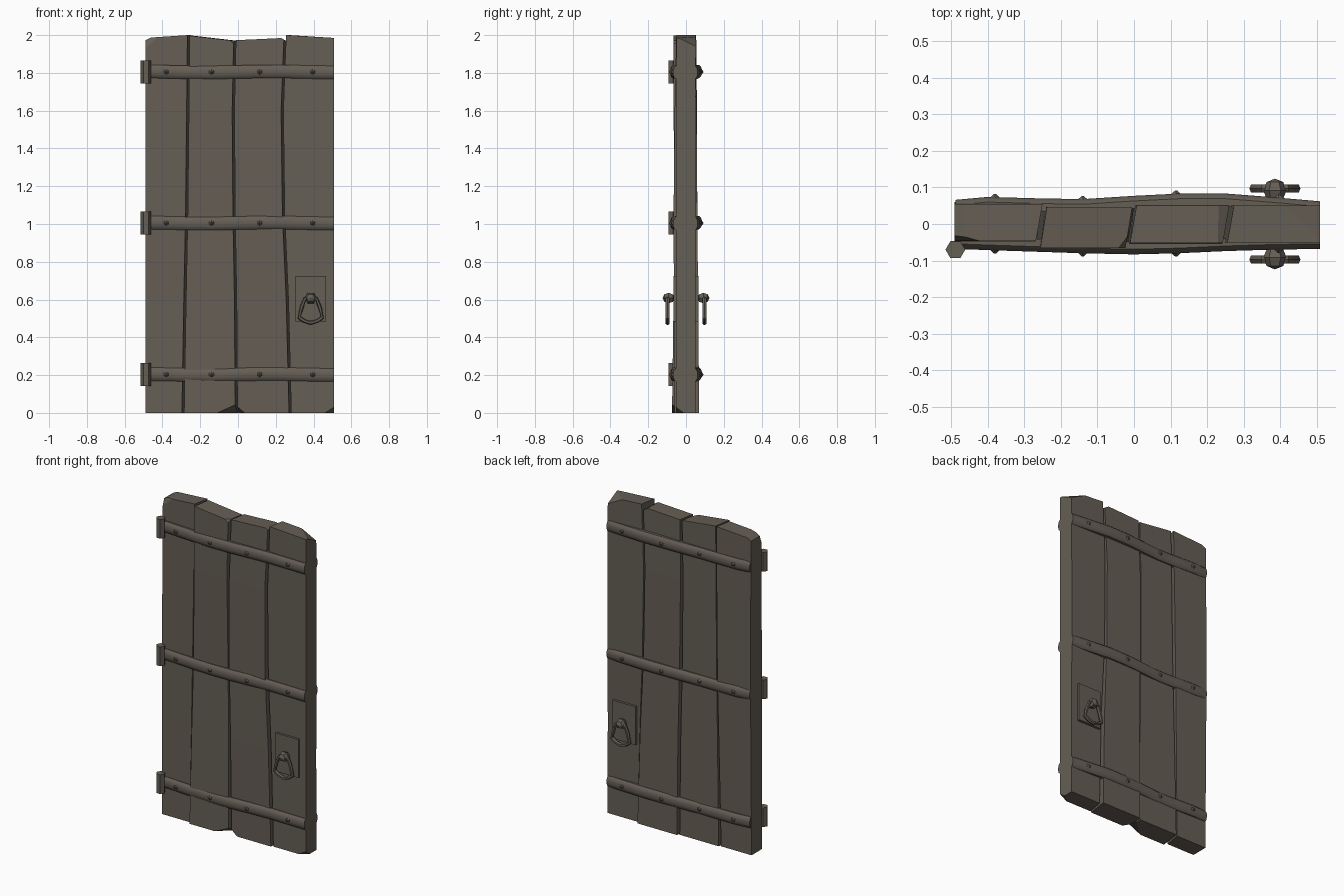
import bpy, bmesh, math
from mathutils import Vector, Matrix

if "Cube" in bpy.data.objects:
    bpy.data.objects.remove(bpy.data.objects["Cube"])

mat = bpy.data.materials.new("weathered grey brown")
mat.diffuse_color = (0.13, 0.112, 0.09, 1)
mat.use_nodes = True
mat.node_tree.nodes["Principled BSDF"].inputs["Base Color"].default_value = mat.diffuse_color


def finish(name, bm, smooth=None):
    bmesh.ops.recalc_face_normals(bm, faces=bm.faces[:])
    me = bpy.data.meshes.new(name)
    bm.to_mesh(me)
    bm.free()
    me.materials.append(mat)
    ob = bpy.data.objects.new(name, me)
    bpy.context.collection.objects.link(ob)
    if smooth:
        bpy.ops.object.select_all(action='DESELECT')
        ob.select_set(True)
        bpy.context.view_layer.objects.active = ob
        bpy.ops.object.shade_smooth_by_angle(angle=math.radians(smooth))
    return ob


def loft(bm, rings):
    """Skin a list of equal closed rings and cap both ends."""
    vs = [[bm.verts.new(p) for p in r] for r in rings]
    n = len(vs[0])
    for a, b in zip(vs, vs[1:]):
        for i in range(n):
            bm.faces.new((a[i], a[(i + 1) % n], b[(i + 1) % n], b[i]))
    bm.faces.new(vs[0])
    bm.faces.new(vs[-1])


def slice_off(bm, point, normal):
    """Chop away everything on the normal side of a plane."""
    r = bmesh.ops.bisect_plane(bm, geom=bm.verts[:] + bm.edges[:] + bm.faces[:],
                               plane_co=point, plane_no=normal, clear_outer=True)
    edges = [e for e in r['geom_cut'] if isinstance(e, bmesh.types.BMEdge)]
    if edges:
        bmesh.ops.contextual_create(bm, geom=edges)


# Planks: wandering seams, uneven thickness, hewn corners
levels = [0, 0.6, 1.05, 1.6, 2.0]
seams = [[-0.49] * 5,
         [-0.282, -0.272, -0.263, -0.257, -0.253],
         [0.0, -0.004, -0.012, -0.016, -0.008],
         [0.285, 0.27, 0.25, 0.243, 0.258],
         [0.508] * 5]
fronts = [[-0.056, -0.052, -0.053, -0.05, -0.046],
          [-0.074, -0.066, -0.06, -0.066, -0.066],
          [-0.06, -0.064, -0.066, -0.06, -0.052],
          [-0.052, -0.052, -0.052, -0.05, -0.05]]
backs = [[0.05, 0.056, 0.06, 0.058, 0.054],
         [0.058, 0.054, 0.05, 0.048, 0.046],
         [0.07, 0.064, 0.06, 0.056, 0.05],
         [0.052, 0.05, 0.054, 0.052, 0.05]]
tops = [(1.985, 2.0), (1.997, 1.97), (1.973, 1.985), (2.0, 1.985)]
cuts = [[((-0.49, 0, 1.972), (-0.5, 0, 1)), ((-0.48, -0.025, 2), (-0.3, -1, 0.35))],
        [((-0.11, -0.074, 0), (0.45, -0.5, -1)), ((-0.035, -0.066, 1.965), (1, -0.7, 1))],
        [((0.0, -0.06, 0.03), (-1, -0.6, -1.2)), ((0.25, 0, 1.972), (0.6, 0, 1))],
        [((0.42, 0.05, 1.985), (0.5, 0.5, 1)), ((0.46, -0.052, 0), (0.5, -0.6, -0.8))]]
gap = 0.006
for k in range(4):
    bm = bmesh.new()
    rings = []
    for i, z in enumerate(levels):
        gl, gr = (gap if k else 0), (gap if k < 3 else 0)
        sl, sr = (0.009 if k else 0), (0.009 if k < 3 else 0)
        l, r = seams[k][i] + gl, seams[k + 1][i] - gr
        f, b = fronts[k][i], backs[k][i]
        zl, zr = tops[k] if i == 4 else (z, z)
        rings.append([(l - sl, f, zl), (r - sr, f, zr), (r + sr, b, zr), (l + sl, b, zl)])
    loft(bm, rings)
    for point, normal in cuts[k]:
        slice_off(bm, Vector(point), Vector(normal).normalized())
    finish("plank_%d" % (k + 1), bm)

# Straps with a rounded section, bent over the planks on both sides
front_path = [(-0.49, 0.068), (-0.38, 0.072), (-0.26, 0.076), (-0.14, 0.08), (0.0, 0.083),
              (0.12, 0.08), (0.25, 0.074), (0.38, 0.07), (0.508, 0.068)]
back_path = [(-0.488, 0.066), (-0.4, 0.074), (-0.26, 0.07), (-0.14, 0.068), (0.0, 0.077),
             (0.12, 0.083), (0.24, 0.084), (0.37, 0.074), (0.508, 0.062)]
section = [(-0.035, -0.035), (-0.014, -0.035), (-0.005, -0.026), (0, -0.011),
           (0, 0.011), (-0.005, 0.026), (-0.014, 0.035), (-0.035, 0.035)]
rivet_x = (-0.38, -0.14, 0.115, 0.395)


def path_y(path, x):
    for (x0, y0), (x1, y1) in zip(path, path[1:]):
        if x0 <= x <= x1:
            return y0 + (y1 - y0) * (x - x0) / (x1 - x0)


for z in (0.203, 1.005, 1.805):
    tag = {0.203: "lower", 1.005: "middle", 1.805: "upper"}[z]
    for side, path, label in ((-1, front_path, "front"), (1, back_path, "back")):
        bm = bmesh.new()
        loft(bm, [[(x, side * (y + dy), z + dz + 0.003 * math.sin(9 * x)) for dy, dz in section]
                  for x, y in path])
        finish("%s_%s_strap" % (tag, label), bm, 40)
        # Pointed rivet heads
        bm = bmesh.new()
        for x in rivet_x:
            rot = Matrix.Rotation(-side * math.pi / 2, 4, 'X')
            pos = Matrix.Translation((x, side * (path_y(path, x) + 0.002), z))
            bmesh.ops.create_cone(bm, cap_ends=True, segments=6, radius1=0.02, radius2=0.003,
                                  depth=0.014, matrix=pos @ rot)
        finish("%s_%s_rivets" % (tag, label), bm)
    # Six-sided hinge barrel
    bm = bmesh.new()
    bmesh.ops.create_cone(bm, cap_ends=True, segments=6, radius1=0.027, radius2=0.027, depth=0.12,
                          matrix=Matrix.Translation((-0.488, -0.07, z)) @ Matrix.Rotation(math.pi / 6, 4, 'Z'))
    finish(tag + "_hinge", bm)

# Handles on both faces: plate, knob, hanging pull ring
half_ring = [(0.0, 0.612), (0.032, 0.602), (0.048, 0.56), (0.061, 0.505), (0.035, 0.487), (0.0, 0.476)]
ring_pts = half_ring + [(-x, z) for x, z in half_ring[-2:0:-1]]
for side, label in ((-1, "front"), (1, "back")):
    bm = bmesh.new()
    bmesh.ops.create_cube(bm, size=1, matrix=Matrix.Translation((0.385, side * 0.056, 0.605))
                          @ Matrix.Diagonal((0.16, 0.02, 0.24, 1)))
    finish(label + "_handle_plate", bm)

    bm = bmesh.new()
    rot = Matrix.Rotation(math.pi / 2, 4, 'X') @ Matrix.Rotation(math.pi / 6, 4, 'Z')
    bmesh.ops.create_uvsphere(bm, u_segments=6, v_segments=4, radius=1,
                              matrix=Matrix.Translation((0.385, side * 0.092, 0.608))
                              @ Matrix.Diagonal((0.032, 0.032, 0.032, 1)) @ rot)
    finish(label + "_handle_knob", bm)

    bm = bmesh.new()
    n, loops = len(ring_pts), []
    for i, (x, z) in enumerate(ring_pts):
        d = Vector((x, z - 0.55)).normalized()
        loops.append([bm.verts.new((0.385 + x + d.x * 0.011 * math.cos(a),
                                    side * 0.097 + 0.012 * math.sin(a),
                                    z + d.y * 0.011 * math.cos(a)))
                      for a in [j * math.tau / 6 for j in range(6)]])
    for i in range(n):
        a, b = loops[i], loops[(i + 1) % n]
        for j in range(6):
            bm.faces.new((a[j], a[(j + 1) % 6], b[(j + 1) % 6], b[j]))
    finish(label + "_pull_ring", bm, 40)
